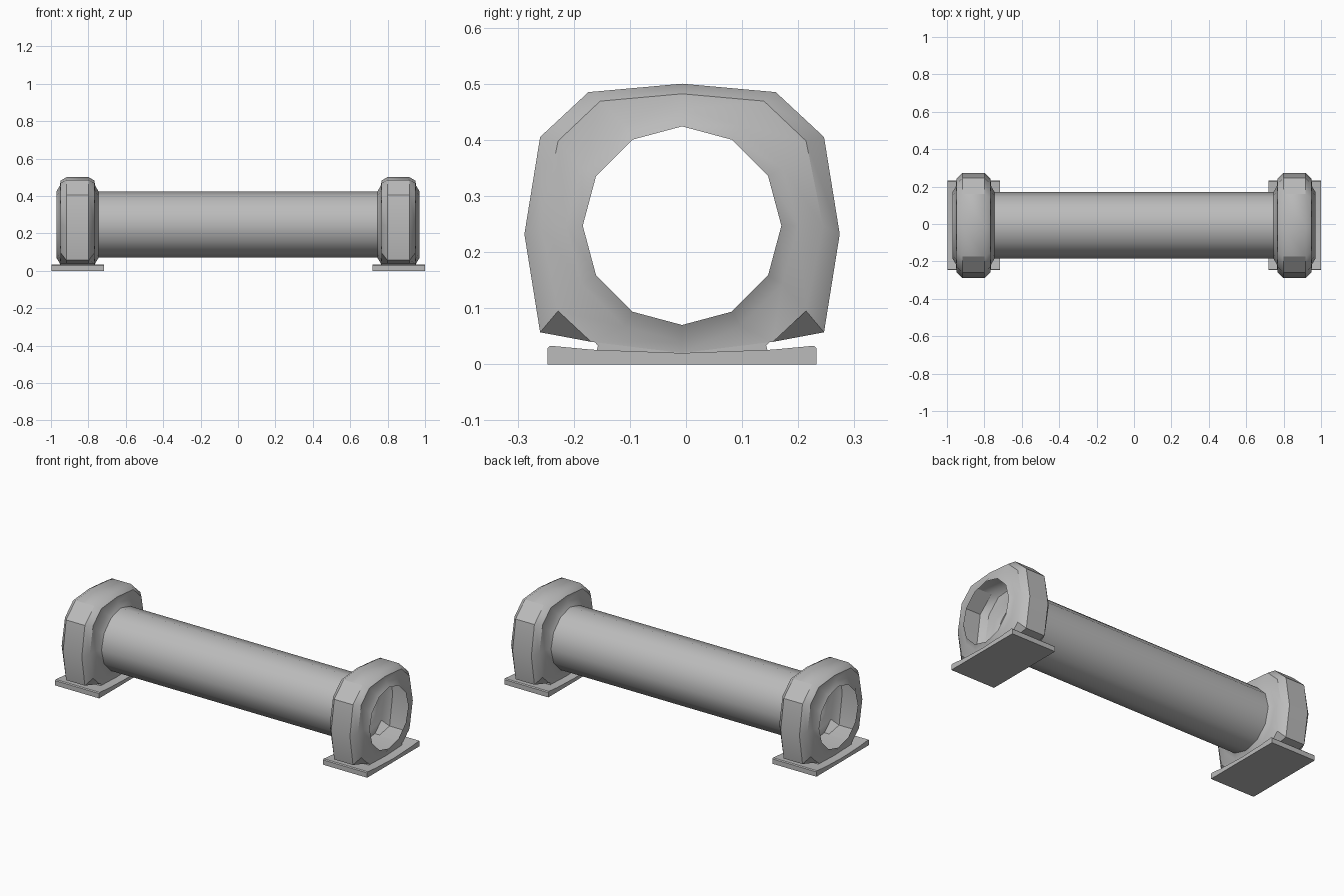
import bpy
import bmesh
import math

if "Cube" in bpy.data.objects:
    bpy.data.objects.remove(bpy.data.objects["Cube"])

CY, CZ, R = -0.007, 0.247, 0.177   # pipe axis and radius
RING_X = 0.858

grey = bpy.data.materials.new("plain_grey")
grey.use_nodes = True
grey.diffuse_color = (0.5, 0.5, 0.5, 1)
grey.node_tree.nodes["Principled BSDF"].inputs["Base Color"].default_value = (0.5, 0.5, 0.5, 1)


def loft(name, loops, caps=False, angle=35):
    """Bridge successive closed loops of (x, y, z) points."""
    bm = bmesh.new()
    rows = [[bm.verts.new(p) for p in loop] for loop in loops]
    n = len(rows[0])
    for a, b in zip(rows, rows[1:]):
        for i in range(n):
            j = (i + 1) % n
            bm.faces.new((a[i], a[j], b[j], b[i]))
    if caps:
        bm.faces.new(rows[0][::-1])
        bm.faces.new(rows[-1])
        bmesh.ops.recalc_face_normals(bm, faces=bm.faces)
    mesh = bpy.data.meshes.new(name)
    bm.to_mesh(mesh)
    bm.free()
    obj = bpy.data.objects.new(name, mesh)
    bpy.context.collection.objects.link(obj)
    mesh.materials.append(grey)
    bpy.ops.object.select_all(action="DESELECT")
    obj.select_set(True)
    bpy.context.view_layer.objects.active = obj
    bpy.ops.object.shade_smooth_by_angle(angle=math.radians(angle))
    return obj


def mirrored(half):
    """Full 12-point outline from the half running top to bottom."""
    return half + [(-y, z) for y, z in half[-2:0:-1]]


def circle(radius):
    return [(radius * math.sin(k * math.tau / 12), CZ + radius * math.cos(k * math.tau / 12))
            for k in range(12)]


def place(outline, x):
    # Reversed so the lofted faces point outwards along +x
    return [(x, CY + y, z) for y, z in reversed(outline)]


# Clamp ring outlines, from the broad rim in to the opening
rim = mirrored([(0, 0.5), (0.167, 0.485), (0.253, 0.405), (0.281, 0.232),
                (0.253, 0.057), (0.162, 0.04), (0, 0.02)])
shoulder = mirrored([(0, 0.482), (0.146, 0.469), (0.221, 0.398), (0.241 + 0.01, 0.247),
                     (0.221, 0.095), (0.162, 0.04), (0, 0.02)])
lip = circle(0.207)
opening = circle(R)
steps = [(opening, 0.113), (lip, 0.095), (shoulder, 0.09), (rim, 0.06)]
stations = [(o, -d) for o, d in steps] + [(o, d) for o, d in reversed(steps)]

# Foot plate cross-section with a slightly dished top
plate = [(-0.24, 0), (-0.24, 0.028), (-0.235, 0.033), (-0.16, 0.026), (0, 0.02),
         (0.16, 0.026), (0.235, 0.033), (0.24, 0.028), (0.24, 0)]
# Narrow neck between ring and plate, flared towards the ends
neck = [(-0.156, 0.01), (-0.15, 0.033), (-0.156, 0.04), (0, 0.022),
        (0.156, 0.04), (0.15, 0.033), (0.156, 0.01)]

for side, x in (("left", RING_X), ("right", -RING_X)):
    loft(side + "_clamp_ring", [place(o, x + d) for o, d in stations])
    loft(side + "_foot_plate", [place(plate, x - 0.14), place(plate, x + 0.142)], True)
    loft(side + "_neck", [place(neck, x - 0.09), place(neck, x + 0.09)], True)

# Open pipe between the clamps
end = RING_X - 0.113
loft("pipe", [place(opening, -end), place(opening, end)])
